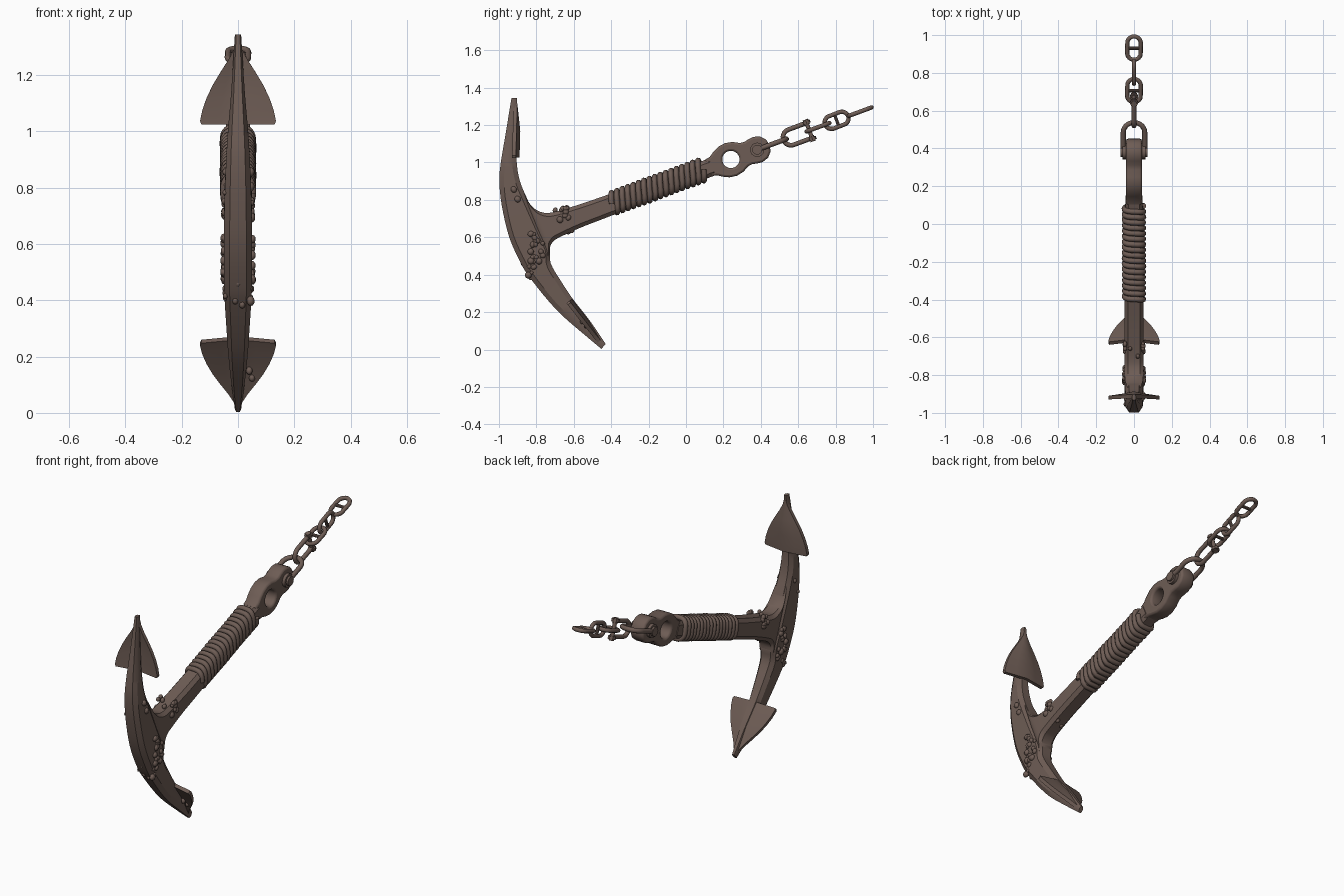
import bpy, bmesh, math, random
from mathutils import Matrix, Vector

if "Cube" in bpy.data.objects:
    bpy.data.objects.remove(bpy.data.objects["Cube"])

random.seed(4)
iron = bpy.data.materials.new("rusty_brown_iron")
iron.diffuse_color = (0.155, 0.108, 0.09, 1)
iron.use_nodes = True
iron.node_tree.nodes["Principled BSDF"].inputs["Base Color"].default_value = iron.diffuse_color

# Shank frame: local x along the shank, local y across it, local z = world x
ANG = math.radians(20.3)
D = Vector((0, math.cos(ANG), math.sin(ANG)))
N = Vector((0, -math.sin(ANG), math.cos(ANG)))
FRAME = Matrix.Translation((0, 0.24, 1.016)) @ Matrix((D, N, (1, 0, 0))).transposed().to_4x4()


def finish(name, bm=None, mesh=None, angle=35):
    if bm:
        bmesh.ops.recalc_face_normals(bm, faces=bm.faces)
        mesh = bpy.data.meshes.new(name)
        bm.to_mesh(mesh)
        bm.free()
    mesh.materials.clear()
    mesh.materials.append(iron)
    ob = bpy.data.objects.new(name, mesh)
    bpy.context.collection.objects.link(ob)
    bpy.ops.object.select_all(action='DESELECT')
    ob.select_set(True)
    bpy.context.view_layer.objects.active = ob
    bpy.ops.object.shade_smooth_by_angle(angle=math.radians(angle))
    return ob


def curve_mesh(name, splines, cyclic, **props):
    cu = bpy.data.curves.new(name + "_curve", 'CURVE')
    for key, val in props.items():
        setattr(cu, key, val)
    for pts in splines:
        sp = cu.splines.new('POLY')
        sp.points.add(len(pts) - 1)
        for p, co in zip(sp.points, pts):
            p.co = (*co, 1)
        sp.use_cyclic_u = cyclic
    tmp = bpy.data.objects.new(name + "_tmp", cu)
    bpy.context.collection.objects.link(tmp)
    bpy.context.view_layer.update()
    dg = bpy.context.evaluated_depsgraph_get()
    mesh = bpy.data.meshes.new_from_object(tmp.evaluated_get(dg))
    mesh.name = name
    bpy.data.objects.remove(tmp)
    mesh.transform(FRAME)
    return finish(name, mesh=mesh, angle=50)


def tube(name, pts, r, cyclic=True):
    return curve_mesh(name, [pts], cyclic, dimensions='3D', bevel_depth=r,
                      bevel_resolution=2, use_fill_caps=True)


def rod(name, s, t, x, r, length, axis, seg=16):
    # Short bevelled cylinder in the shank frame, axis 'Z' (side to side) or 'Y'
    bm = bmesh.new()
    bmesh.ops.create_cone(bm, cap_ends=True, segments=seg, radius1=r, radius2=r, depth=length)
    rims = [e for e in bm.edges if abs(e.verts[0].co.z - e.verts[1].co.z) < 1e-5]
    bmesh.ops.bevel(bm, geom=rims, offset=r * 0.3, segments=2, affect='EDGES')
    rot = Matrix.Rotation(math.pi / 2, 4, 'X') if axis == 'Y' else Matrix()
    bm.transform(FRAME @ Matrix.Translation((s, t, x)) @ rot)
    return finish(name, bm)


def catmull(rows, steps=4):
    out = []
    for i in range(len(rows) - 1):
        quad = [rows[max(0, min(len(rows) - 1, i + k))] for k in (-1, 0, 1, 2)]
        for j in range(steps):
            u = j / steps
            out.append([0.5 * (2 * b + (c - a) * u + (2 * a - 5 * b + 4 * c - d) * u * u
                               + (3 * b - a - 3 * c + d) * u ** 3) for a, b, c, d in zip(*quad)])
    return out + [list(rows[-1])]


def loft(name, rows, chamfer, inset):
    # rows: edge A (y, z), edge B (y, z), half width; chamfered section
    bm, rings = bmesh.new(), []
    for ay, az, by, bz, w in catmull(rows):
        a, b = Vector((0, ay, az)), Vector((0, by, bz))
        k = min(0.35, chamfer / (b - a).length)
        sec = [(0, inset), (k, 1), (1 - k, 1), (1, inset)]
        sec += [(t, -x) for t, x in reversed(sec)]
        rings.append([bm.verts.new(a.lerp(b, t) + Vector((x * w, 0, 0))) for t, x in sec])
    for r0, r1 in zip(rings, rings[1:]):
        for i in range(8):
            j = (i + 1) % 8
            bm.faces.new((r0[i], r0[j], r1[j], r1[i]))
    bm.faces.new(rings[0])
    bm.faces.new(rings[-1])
    return finish(name, bm, angle=30)


# Curved arms, outer edge then inner edge
loft("arms", [
    (-.933, 1.345, -.903, 1.345, .011), (-.965, 1.15, -.907, 1.13, .024),
    (-.99, 1.0, -.905, 1.0, .036), (-.998, .9, -.888, .9, .042),
    (-.985, .77, -.848, .803, .047), (-.945, .6, -.78, .65, .05),
    (-.88, .455, -.73, .54, .05), (-.83, .378, -.723, .46, .047),
    (-.74, .265, -.665, .36, .04), (-.66, .18, -.605, .27, .034),
    (-.55, .085, -.515, .155, .024), (-.452, .003, -.43, .03, .011)], .025, .6)

# Shank with flared root
loft("shank", [
    (-.87, .85, -.735, .45, .036), (-.845, .795, -.728, .505, .045),
    (-.815, .757, -.726, .55, .049), (-.775, .735, -.707, .58, .05),
    (-.72, .732, -.672, .602, .05), (-.6, .766, -.56, .653, .05),
    (-.44, .82, -.40, .715, .05), (.12, 1.02, .158, .932, .046)], .02, .65)


# Palms: pointed plates with a raised middle
def palm(name, base, tip, inner):
    base, tip, inner = Vector((0, *base)), Vector((0, *tip)), Vector((0, *inner)).normalized()
    outline = [(0, .13), (.04, .135), (.17, .127), (.32, .112), (.48, .09),
               (.63, .064), (.78, .036), (.92, .014), (1, .008)]
    bm, tops, bots = bmesh.new(), [], []
    for u, w in outline:
        for rows, off in ((tops, .008), (bots, -.012)):
            rows.append([bm.verts.new(base.lerp(tip, u) + Vector((k * w, 0, 0)) + inner * (
                off + .02 * (1 - abs(k)) * min(1, 2 * (1 - u)))) for k in (-1, -.5, 0, .5, 1)])
    loops = [t + b[::-1] for t, b in zip(tops, bots)]
    for r0, r1 in zip(loops, loops[1:]):
        for i in range(10):
            j = (i + 1) % 10
            bm.faces.new((r0[i], r0[j], r1[j], r1[i]))
    bm.faces.new(loops[0])
    bm.faces.new(loops[-1])
    return finish(name, bm, angle=30)


palm("upper_palm", (-.918, 1.025), (-.91, 1.315), (1, .02))
palm("lower_palm", (-.63, .255), (-.448, .025), (.24, .185))

# Rope wound around the shank
rope, turns, per = [], 17, 28
wob = [random.uniform(-.004, .004) for _ in range(turns + 2)]
for i in range(turns * per + 1):
    a, f = 2 * math.pi * i / per, i / per
    k = int(f)
    g = 1 + 4 * (wob[k] + (wob[k + 1] - wob[k]) * (f - k))
    c, s = math.cos(a), math.sin(a)
    c, s = (math.copysign(abs(v) ** .65, v) for v in (c, s))
    rope.append((-.68 + .525 * f / turns + .012 * s, .056 * g * s, .05 * g * c))
tube("rope_wrapping", rope, .0148, False)

# Head plate with a through hole
half = [(-.13, .046), (-.1, .053), (-.075, .07), (-.04, .087), (0, .093), (.04, .085),
        (.075, .066), (.1, .063), (.125, .069), (.155, .072), (.19, .06), (.213, .035)]
outline = [(s, t, 0) for s, t in half] + [(.222, 0, 0)] + [(s, -t, 0) for s, t in reversed(half)]
hole = [(.046 * math.cos(a * math.pi / 14), .046 * math.sin(a * math.pi / 14), 0) for a in range(28)]
curve_mesh("shank_head", [outline, hole], True, dimensions='2D', fill_mode='BOTH',
           extrude=.031, bevel_depth=.011, bevel_resolution=1, offset=-.011)


def bow(start, bend, w, flat):
    # U shaped path opening towards the pin; flat puts it in the sideways plane
    sign = 1 if bend > start else -1
    pts = [(start, w)] + [(bend + sign * w * math.sin(a * math.pi / 14), w * math.cos(a * math.pi / 14))
                          for a in range(15)] + [(start, -w)]
    return [(s, 0, v) if flat else (s, v, 0) for s, v in pts]


# Large shackle with pin
tube("head_shackle", bow(.15, .26, .057, True), .0135, False)
rod("head_shackle_pin", .15, 0, 0, .038, .142, 'Z', 20)

# Small shackle with bolt
tube("small_shackle", bow(.447, .343, .043, False), .0125, False)
rod("small_shackle_pin", .447, 0, 0, .011, .12, 'Y')
for side in (-1, 1):
    rod("small_shackle_bolt", .447, side * .047, 0, .022, .03, 'Y', 8)

# Studded chain links, alternating planes
for i, (mid, flat) in enumerate([(.497, True), (.603, False), (.737, True)]):
    w, h = .036, .028
    pts = []
    for a in range(25):
        ang = math.pi * a / 12
        s = mid + w * 1.05 * math.cos(ang) + math.copysign(h, math.cos(ang))
        v = w * math.sin(ang)
        if a < 24:
            pts.append((s, 0, v) if flat else (s, v, 0))
    tube(f"chain_link_{i + 1}", pts, .0115)
    rod(f"link_stud_{i + 1}", mid, 0, 0, .009, .07, 'Z' if flat else 'Y', 10)

# Barnacle clusters
bm = bmesh.new()


def barnacle(x, y, z, r):
    m = Matrix.Translation((x, y, z)) @ Matrix.Rotation(random.random() * 3, 4, 'X')
    m = m @ Matrix.Diagonal((.75, 1, random.uniform(.75, 1), 1))
    bmesh.ops.create_icosphere(bm, subdivisions=2, radius=r, matrix=m)


# centre y, z, spread, count, side distance
for cy, cz, spread, count, x in [(-.8, .52, .04, 15, .05), (-.81, .6, .02, 6, .05),
                                 (-.65, .725, .025, 8, .048), (-.83, .42, .02, 4, .045),
                                 (-.93, .82, .03, 2, .045)]:
    for side in (-1, 1):
        for _ in range(count):
            barnacle(side * x, cy + random.uniform(-1, 1) * spread,
                     cz + random.uniform(-1.3, 1.3) * spread, random.uniform(.011, .019))
for x, y, z in [(0, -.87, .46), (-.01, -.84, .4), (.015, -.83, .385), (.04, -.555, .15), (.05, -.53, .125),
                (.02, -.61, .635), (-.02, -.63, .63), (.02, -.7, .745), (-.02, -.66, .755)]:
    barnacle(x, y, z, .015)
finish("barnacles", bm, angle=60)
